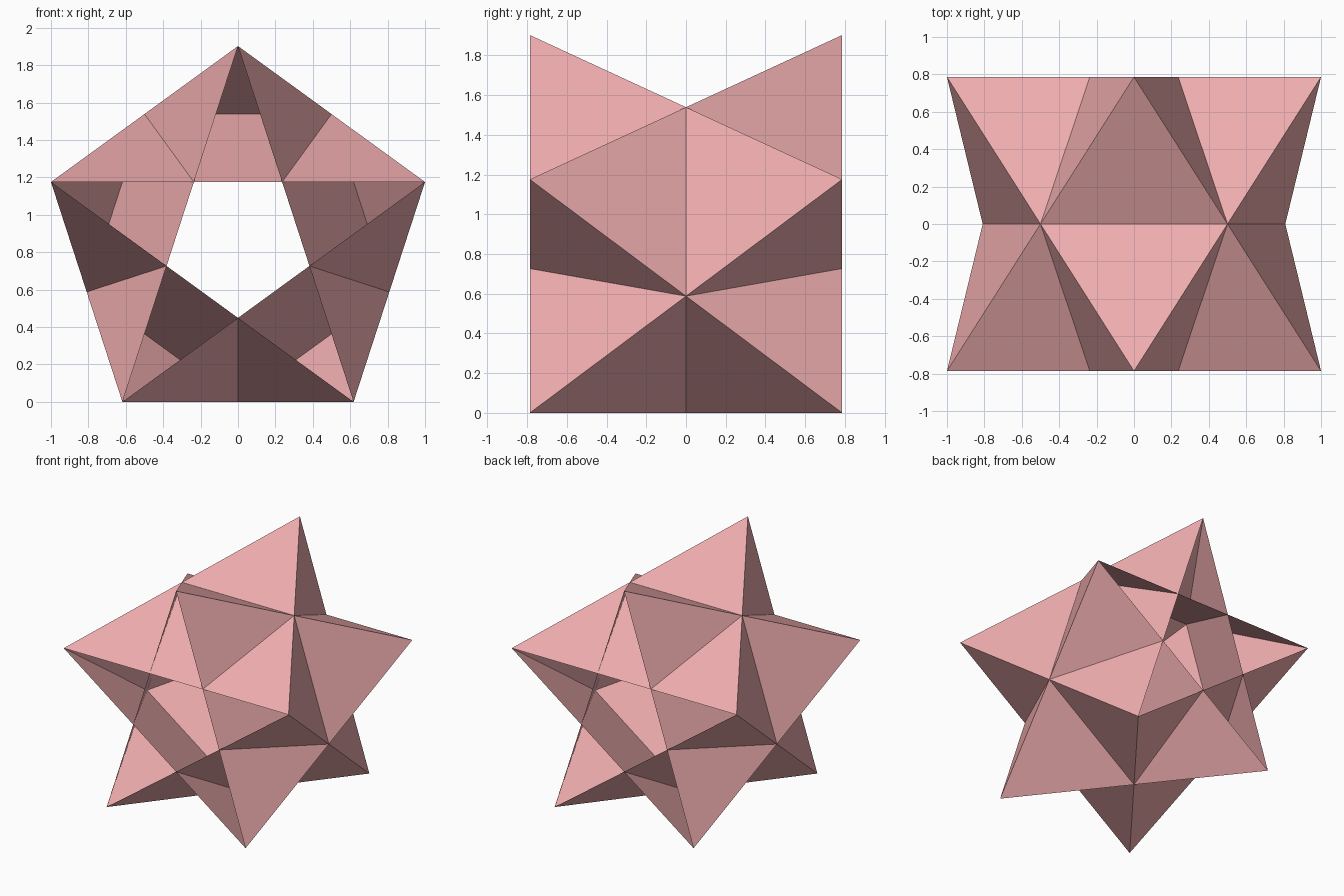
import bpy
import math

if "Cube" in bpy.data.objects:
    bpy.data.objects.remove(bpy.data.objects["Cube"])

# Open pentagrammic antiprism: ten interpenetrating equilateral triangles
EDGE = 2.0
R = 1.0 / math.sin(math.radians(72))            # pentagon circumradius
CENTRE_Z = R * math.cos(math.radians(36))       # stands on z = 0
SIDE = 2 * R * math.sin(math.radians(36))       # pentagon side
HALF_DEPTH = math.sqrt(EDGE ** 2 - SIDE ** 2) / 2


def corner(k, y):
    a = math.radians(72 * k)
    return (R * math.sin(a), y, CENTRE_Z + R * math.cos(a))


# Corners 0-4 form the front pentagon, 5-9 the back one
verts = [corner(k, y) for y in (-HALF_DEPTH, HALF_DEPTH) for k in range(5)]

# Each triangle spans a star edge on one side and a tip on the other
faces = []
for k in range(5):
    before, after = (k - 1) % 5, (k + 1) % 5
    faces.append((before, after, k + 5))
    faces.append((after + 5, before + 5, k))

mesh = bpy.data.meshes.new("star_ring")
mesh.from_pydata(verts, [], faces)
mesh.update()
star = bpy.data.objects.new("star_ring", mesh)
bpy.context.collection.objects.link(star)

# Pink surface
pink = bpy.data.materials.new("pink")
pink.diffuse_color = (0.87, 0.42, 0.43, 1)
pink.use_nodes = True
pink.node_tree.nodes["Principled BSDF"].inputs["Base Color"].default_value = pink.diffuse_color
mesh.materials.append(pink)
